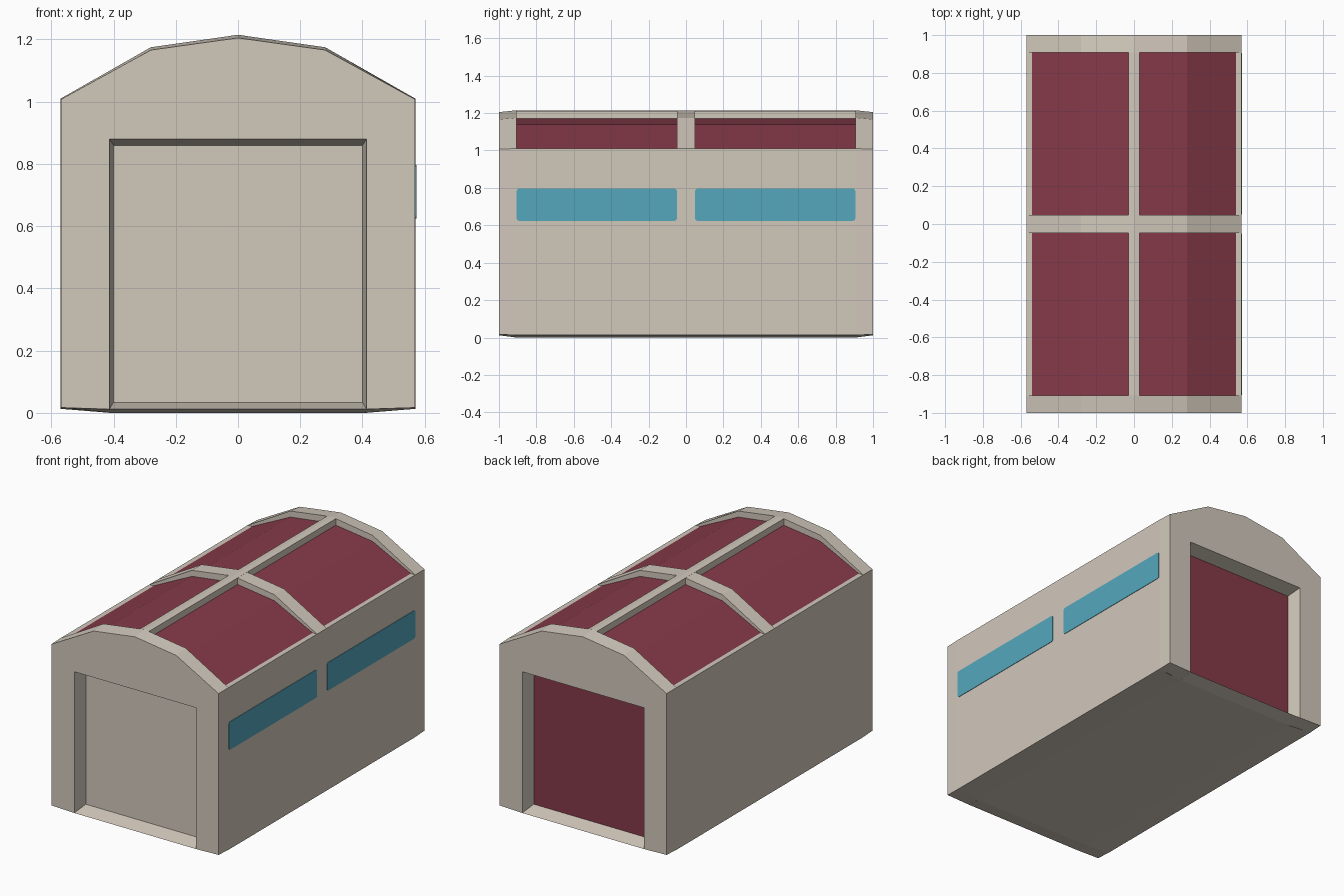
import bpy, bmesh
from math import cos, sin, pi

if "Cube" in bpy.data.objects:
    bpy.data.objects.remove(bpy.data.objects["Cube"])


def material(name, rgb):
    m = bpy.data.materials.new(name)
    m.diffuse_color = (*rgb, 1)
    m.use_nodes = True
    m.node_tree.nodes["Principled BSDF"].inputs["Base Color"].default_value = m.diffuse_color
    return m


tan = material("warm beige", (0.64, 0.58, 0.50))
red = material("burgundy", (0.24, 0.043, 0.068))
blue = material("window blue", (0.09, 0.39, 0.51))


def loft(name, a, b, mats=(tan,), rule=None):
    """Solid between two matching point loops, coloured per face by rule."""
    bm = bmesh.new()
    va = [bm.verts.new(p) for p in a]
    vb = [bm.verts.new(p) for p in b]
    n = len(va)
    bm.faces.new(va)
    bm.faces.new(vb[::-1])
    for i in range(n):
        j = (i + 1) % n
        bm.faces.new((va[j], va[i], vb[i], vb[j]))
    bmesh.ops.recalc_face_normals(bm, faces=bm.faces)
    bm.normal_update()
    if rule:
        for f in bm.faces:
            f.material_index = rule(f)
    me = bpy.data.meshes.new(name)
    bm.to_mesh(me)
    bm.free()
    for m in mats:
        me.materials.append(m)
    ob = bpy.data.objects.new(name, me)
    bpy.context.collection.objects.link(ob)
    return ob


def sym(half):
    """Mirror a half profile (right side, running to the centre) across x = 0."""
    return half + [(-x, z) for x, z in reversed(half) if x > 0]


def at_y(profile, y):
    return [(x, y, z) for x, z in profile]


D = 0.907   # inner side of the end frames

# main hall: walls, red roof panels and the red rear door surface
hall = sym([(0.41, 0), (0.57, 0.013), (0.57, 1.01), (0.54, 1.01), (0.28, 1.138), (0, 1.175)])


def hall_colour(f):
    c = f.calc_center_median()
    if f.normal.y > 0.9:
        return 1
    return 1 if f.normal.z > 0.3 and abs(c.x) < 0.54 else 0


loft("hall", at_y(hall, -D), at_y(hall, D), (tan, red), hall_colour)

# end frames with tapered door openings, plus sloping sills
back_loop = sym([(0.40, 0), (0.57, 0.013), (0.57, 1.01), (0.28, 1.175), (0, 1.215)])
back_loop += [(-0.40, 0.86), (0.40, 0.86)]
front_loop = sym([(0.413, 0.012), (0.568, 0.017), (0.568, 1.008), (0.28, 1.166), (0, 1.205)])
front_loop += [(-0.413, 0.88), (0.413, 0.88)]
for side, s in (("front", -1), ("rear", 1)):
    loft(side + "_frame", at_y(back_loop, s * D), at_y(front_loop, s * 1.0))
    sill = [(D, 0.034), (1.0, 0.012), (D, 0)]
    loft(side + "_sill", [(-0.412, s * y, z) for y, z in sill],
         [(0.412, s * y, z) for y, z in sill])

# raised roof ribs: one across, one along the ridge
rib = sym([(0.53, 0.98), (0.57, 1.01), (0.28, 1.175), (0, 1.215)])
loft("cross_rib", at_y(rib, -0.047), at_y(rib, 0.047))
ridge = sym([(0.03, 1.15), (0.03, 1.211), (0, 1.215)])
loft("ridge_rib", at_y(ridge, -D), at_y(ridge, D))

# window strips on the right wall, with small rounded corners
for name, yc in (("front_window", -0.477), ("rear_window", 0.477)):
    r, hy, hz = 0.012, 0.428, 0.086
    pts = []
    for k, (sy, sz) in enumerate(((1, 1), (-1, 1), (-1, -1), (1, -1))):
        for t in (0, 0.25, 0.5):
            a = k * pi / 2 + t * pi
            pts.append((yc + sy * (hy - r) + r * cos(a), 0.71 + sz * (hz - r) + r * sin(a)))
    loft(name, [(0.568, y, z) for y, z in pts], [(0.573, y, z) for y, z in pts], (blue,))
